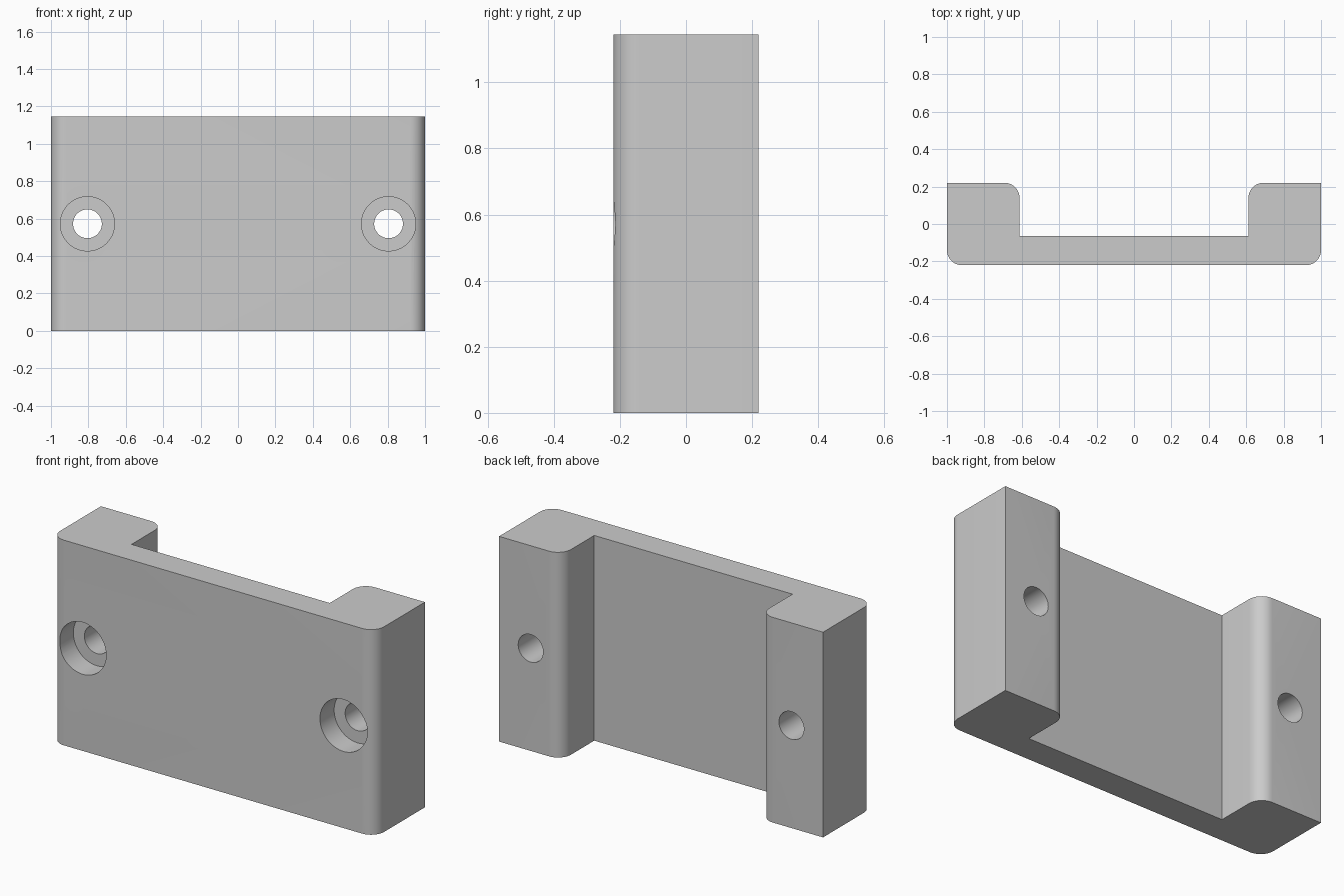
import bpy
import bmesh
from math import radians

if "Cube" in bpy.data.objects:
    bpy.data.objects.remove(bpy.data.objects["Cube"], do_unlink=True)

HEIGHT = 1.145
FRONT, BACK, RECESS = -0.22, 0.22, -0.065
LEG_X, HOLE_X = 0.612, 0.805
FILLET = 0.08
BORE_FLOOR = -0.095

grey = bpy.data.materials.new("plain_grey")
grey.use_nodes = True
colour = (0.6, 0.6, 0.6, 1)
grey.diffuse_color = colour
grey.node_tree.nodes["Principled BSDF"].inputs["Base Color"].default_value = colour

# Channel-shaped profile, mirrored left to right, extruded upward
half = [(1, FRONT), (1, BACK), (LEG_X, BACK), (LEG_X, RECESS)]
profile = half + [(-x, y) for x, y in reversed(half)]
bm = bmesh.new()
base = bm.faces.new([bm.verts.new((x, y, 0)) for x, y in profile])
top = bmesh.ops.extrude_face_region(bm, geom=[base])["geom"]
bmesh.ops.translate(bm, vec=(0, 0, HEIGHT),
                    verts=[v for v in top if isinstance(v, bmesh.types.BMVert)])
bmesh.ops.recalc_face_normals(bm, faces=bm.faces)


# Round the outer front corners and inner back corners
def is_rounded(edge):
    a, b = (v.co for v in edge.verts)
    if abs(a.z - b.z) < 0.5:
        return False
    outer_front = abs(a.x) > 0.9 and a.y < -0.2
    inner_back = abs(a.x) < 0.7 and a.y > 0.2
    return outer_front or inner_back


bmesh.ops.bevel(bm, geom=[e for e in bm.edges if is_rounded(e)], offset=FILLET,
                offset_type='OFFSET', segments=10, profile=0.5, affect='EDGES')
bmesh.ops.recalc_face_normals(bm, faces=bm.faces)
mesh = bpy.data.meshes.new("bracket")
bm.to_mesh(mesh)
bm.free()
bracket = bpy.data.objects.new("mounting_bracket", mesh)
bpy.context.collection.objects.link(bracket)
mesh.materials.append(grey)


# Cut a cylinder along the depth axis
def drill(name, x, radius, y0, y1):
    bpy.ops.mesh.primitive_cylinder_add(
        vertices=64, radius=radius, depth=y1 - y0,
        location=(x, (y0 + y1) / 2, HEIGHT / 2), rotation=(radians(90), 0, 0))
    cutter = bpy.context.object
    cutter.name = name
    cutter.hide_render = True
    cutter.data.materials.append(grey)
    mod = bracket.modifiers.new(name, 'BOOLEAN')
    mod.operation = 'DIFFERENCE'
    mod.solver = 'EXACT'
    mod.object = cutter
    bpy.ops.object.select_all(action='DESELECT')
    bpy.context.view_layer.objects.active = bracket
    bracket.select_set(True)
    bpy.ops.object.modifier_apply(modifier=mod.name)
    bpy.data.objects.remove(cutter, do_unlink=True)


# Counterbored screw hole through each leg
for side, x in (("right", -HOLE_X), ("left", HOLE_X)):
    drill(side + "_counterbore", x, 0.145, FRONT - 0.1, BORE_FLOOR)
    drill(side + "_screw_hole", x, 0.077, FRONT - 0.2, BACK + 0.1)

bpy.ops.object.shade_smooth_by_angle(angle=radians(30))
